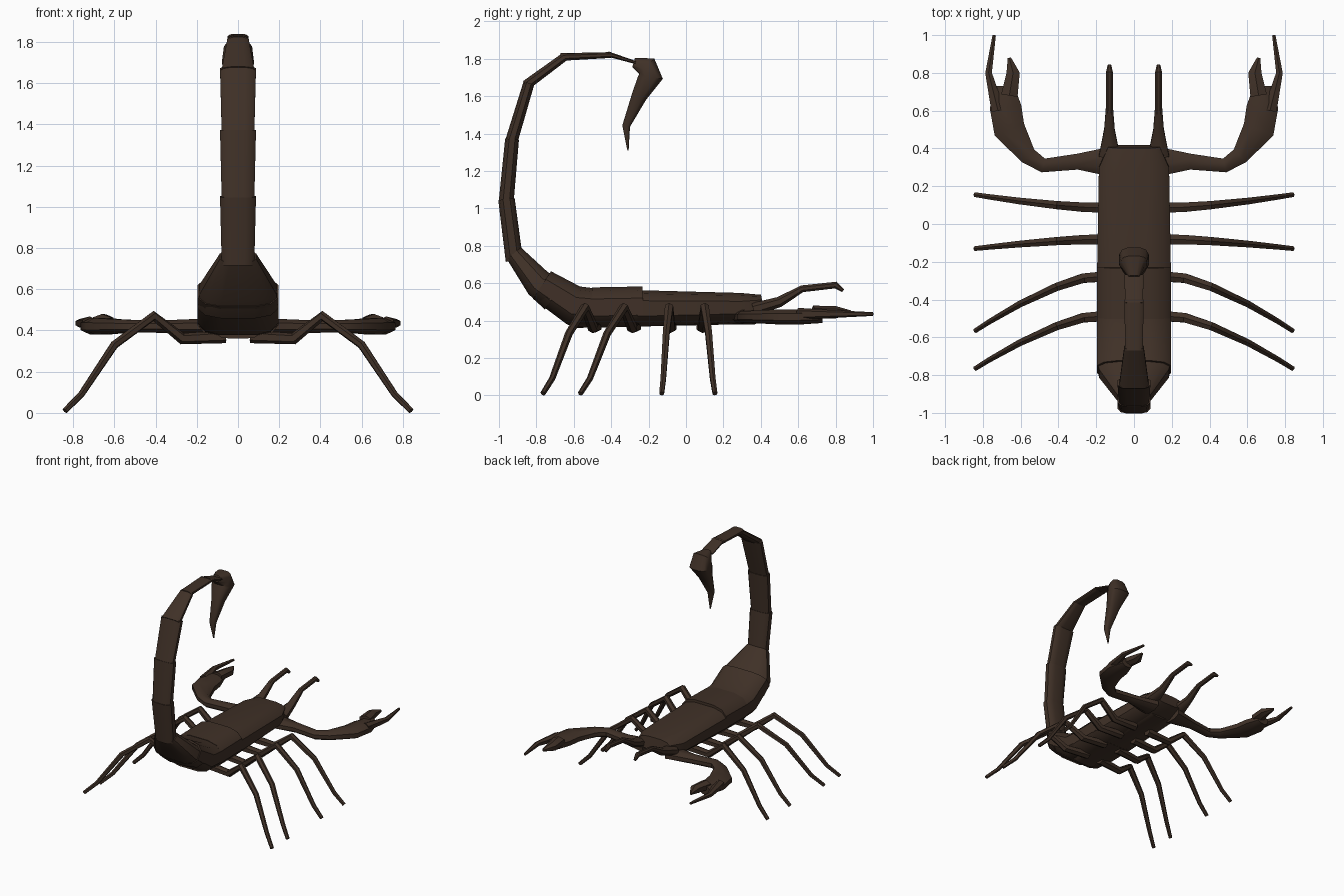
import bpy
import bmesh
import math
from mathutils import Vector

# Remove only the default cube
default_cube = bpy.data.objects.get("Cube")
if default_cube:
    bpy.data.objects.remove(default_cube, do_unlink=True)

# One dark brown shell colour
brown = (.05, .03, .02, 1)
shell = bpy.data.materials.new("dark brown shell")
shell.use_nodes = True
shell.diffuse_color = brown
shader = shell.node_tree.nodes["Principled BSDF"]
shader.inputs["Base Color"].default_value = brown
shader.inputs["Roughness"].default_value = .8

RIGHTWARD = Vector((1, 0, 0))
UPWARD = Vector((0, 0, 1))


def signed_power(value, exponent):
    return math.copysign(abs(value) ** exponent, value)


def add_ring(bm, centre, side, up, half_width, half_height, sides, roundness):
    """Add one superellipse ring of vertices around a centre."""
    ring = []
    for k in range(sides):
        angle = math.tau * (k + .5) / sides
        across = side * signed_power(math.cos(angle), roundness) * half_width
        upright = up * signed_power(math.sin(angle), roundness) * half_height
        ring.append(bm.verts.new(centre + across + upright))
    return ring


def loft(name, centres, sizes, sides, roundness, fixed_side=None):
    """Skin a closed tube through the centres, with mitred rings."""
    bm = bmesh.new()
    rings = []
    last = len(centres) - 1
    for i, (centre, (half_width, half_height)) in enumerate(zip(centres, sizes)):
        before = (centre - centres[max(i - 1, 0)]).normalized()
        after = (centres[min(i + 1, last)] - centre).normalized()
        tangent = (before + after).normalized()
        side = fixed_side or tangent.cross(UPWARD).normalized()
        up = side.cross(tangent).normalized()
        rings.append(add_ring(bm, centre, side, up, half_width, half_height, sides, roundness))
    for lower, upper in zip(rings, rings[1:]):
        for k in range(sides):
            n = (k + 1) % sides
            bm.faces.new((lower[k], lower[n], upper[n], upper[k]))
    bm.faces.new(rings[0])
    bm.faces.new(rings[-1])
    bmesh.ops.recalc_face_normals(bm, faces=bm.faces)
    mesh = bpy.data.meshes.new(name)
    bm.to_mesh(mesh)
    bm.free()
    mesh.materials.append(shell)
    part = bpy.data.objects.new(name, mesh)
    bpy.context.collection.objects.link(part)
    bpy.ops.object.select_all(action="DESELECT")
    part.select_set(True)
    bpy.context.view_layer.objects.active = part
    bpy.ops.object.shade_smooth_by_angle(angle=math.radians(40))


def central(name, stations):
    """Part on the centre plane, from (y, z, half width, half height)."""
    centres = [Vector((0, y, z)) for y, z, width, height in stations]
    sizes = [(width, height) for y, z, width, height in stations]
    loft(name, centres, sizes, sides=12, roundness=.65, fixed_side=RIGHTWARD)


def pair(name, stations, sides=8):
    """Left and right limbs from (x, y, z, half width); wide parts are flattened."""
    sizes = [(width, min(width, .025 + width / 5)) for x, y, z, width in stations]
    for label, sign in (("left", 1), ("right", -1)):
        centres = [Vector((sign * x, y, z)) for x, y, z, width in stations]
        loft(f"{label}_{name}", centres, sizes, sides, roundness=.9)


# Trunk: front carapace, then overlapping back plates
central("carapace", [(.41, .49, .14, .05), (.3, .47, .19, .08), (-.26, .465, .2, .1)])
central("middle_back_plate", [(-.23, .475, .2, .11), (-.5, .47, .2, .11)])
central("rear_back_plate", [(-.45, .47, .2, .1), (-.6, .48, .2, .11), (-.77, .59, .2, .09)])
central("tail_root", [(-.7, .54, .2, .1), (-.79, .6, .19, .08), (-.92, .76, .09, .05)])
central("belly_plate", [(.3, .41, .08, .03), (-.6, .39, .1, .03)])

# Tail: links between joints (y, z), flared at the far end and flatter toward the tip
joints = [(-.92, .74), (-.96, 1.05), (-.93, 1.37), (-.84, 1.67),
          (-.65, 1.81), (-.4, 1.82), (-.27, 1.78)]


def tail_section(index, flare):
    width = .085 if index < 4 else .05
    return width * flare, (.05 - .007 * index) * flare


link_names = ("root", "lower", "middle", "upper", "top", "last")
for i, link in enumerate(link_names):
    start, end = Vector(joints[i]), Vector(joints[i + 1])
    overlapped = start - (end - start).normalized() * .02
    central(f"tail_link_{link}", [
        (*overlapped, *tail_section(i, .95)), (*end, *tail_section(i + 1, 1.05))])

# Stinger: bulb narrowing into a hooked point
stinger = [(-.28, 1.78, .03), (-.21, 1.76, .07), (-.19, 1.7, .08),
           (-.25, 1.6, .05), (-.32, 1.44, .025), (-.31, 1.31, .004)]
central("stinger", [(y, z, width, width * .85) for y, z, width in stinger])

# Feelers beside the mouth
feeler = [(.36, .46, .06), (.5, .5, .03), (.62, .57, .02), (.8, .59, .02), (.84, .56, .01)]
pair("feeler", [(.13, y, z, width) for y, z, width in feeler])

# Claw arms with two fingers, each lying level, from (x, y, half width)
claw_arm = [(.1, .33, .09), (.3, .33, .045), (.48, .31, .04), (.56, .36, .05),
            (.66, .5, .09), (.68, .62, .09), (.68, .73, .05)]
outer_finger = [(.72, .6, .04), (.77, .8, .02), (.74, 1, .01)]
inner_finger = [(.66, .68, .05), (.64, .8, .04), (.66, .88, .01)]
pair("claw_arm", [(x, y, .42, width) for x, y, width in claw_arm])
pair("outer_claw_finger", [(x, y, .435, width) for x, y, width in outer_finger], sides=6)
pair("inner_claw_finger", [(x, y, .445, width) for x, y, width in inner_finger], sides=6)

# Walking legs share one outline (x, z); each curves away from its root along y
leg_outline = [(.06, .37), (.27, .36), (.41, .47), (.6, .33), (.76, .09), (.84, .01)]
leg_sweeps = {"front": (.085, .07), "second": (-.08, -.05),
              "third": (-.27, -.295), "rear": (-.48, -.285)}
for label, (root, sweep) in leg_sweeps.items():
    leg = []
    for x, z in leg_outline:
        reach = max(x - .17, 0) / .67
        leg.append((x, root + sweep * reach ** 1.5, z, .035 - x / 40))
    pair(f"{label}_leg", leg, sides=6)
